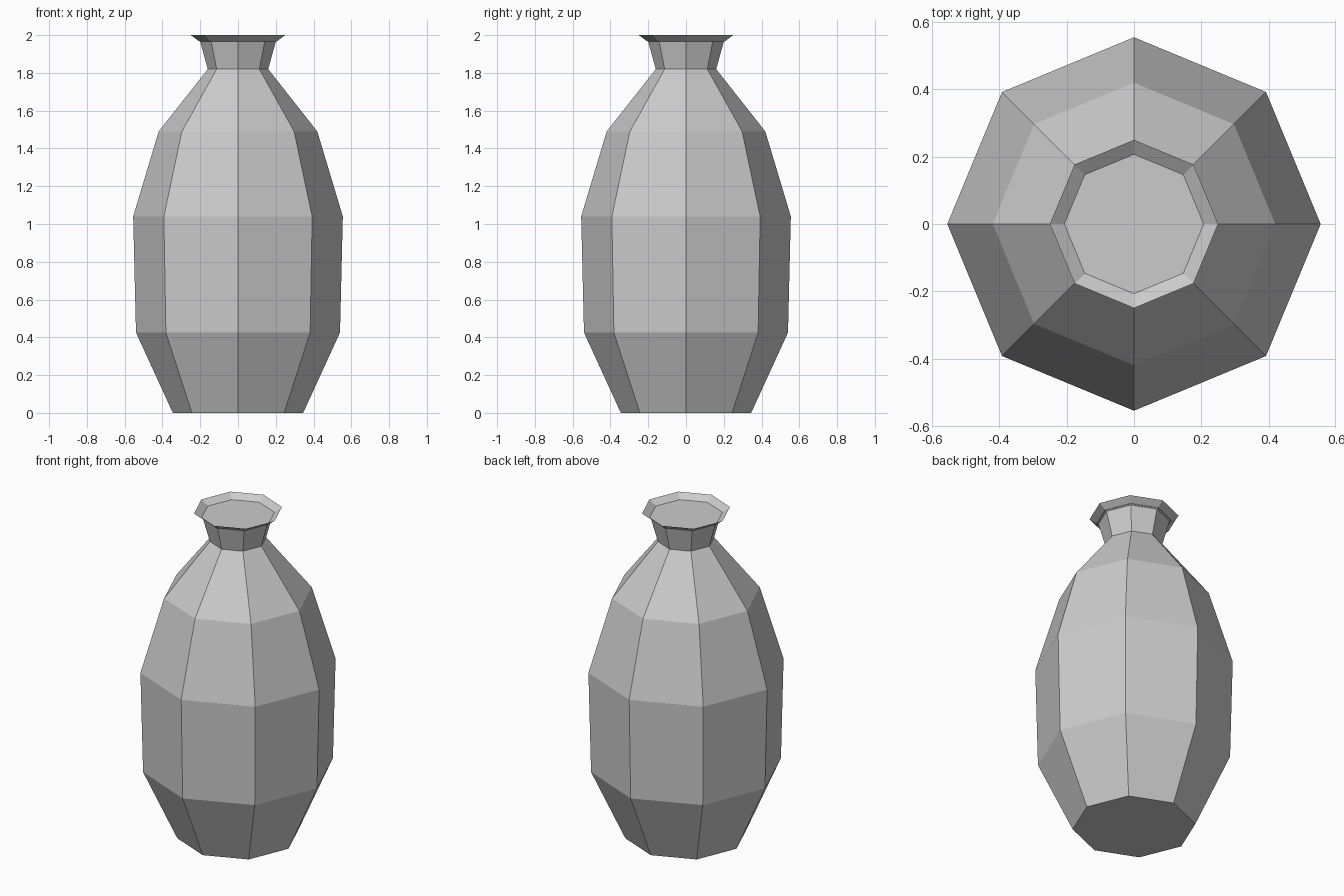
import bpy
import bmesh
from math import cos, sin, tau

SIDES = 8

cube = bpy.data.objects.get("Cube")
if cube:
    bpy.data.objects.remove(cube, do_unlink=True)

# Plain grey clay
clay = bpy.data.materials.new("grey clay")
clay.use_nodes = True
colour = (0.6, 0.6, 0.6, 1)
clay.diffuse_color = colour
bsdf = next(n for n in clay.node_tree.nodes if n.type == "BSDF_PRINCIPLED")
bsdf.inputs["Base Color"].default_value = colour

# Radius and height, from the foot up to the lip and into the shallow mouth
profile = [
    (0.345, 0.0),    # foot
    (0.54, 0.425),   # lower belly
    (0.555, 1.04),   # upper belly
    (0.42, 1.49),    # shoulder
    (0.16, 1.82),    # neck
    (0.20, 1.965),   # under the lip
    (0.25, 2.0),     # rim
    (0.21, 1.97),    # mouth
]

# Turned body with flat facets, closed at the foot and the mouth
bm = bmesh.new()
rings = [[bm.verts.new((r * cos(tau * i / SIDES), r * sin(tau * i / SIDES), z))
          for i in range(SIDES)] for r, z in profile]
for low, high in zip(rings, rings[1:]):
    for i in range(SIDES):
        j = (i + 1) % SIDES
        bm.faces.new((low[i], low[j], high[j], high[i]))
bm.faces.new(rings[0][::-1])
bm.faces.new(rings[-1])
bmesh.ops.recalc_face_normals(bm, faces=bm.faces)

mesh = bpy.data.meshes.new("vase")
bm.to_mesh(mesh)
bm.free()
mesh.materials.append(clay)
vase = bpy.data.objects.new("vase", mesh)
bpy.context.collection.objects.link(vase)
